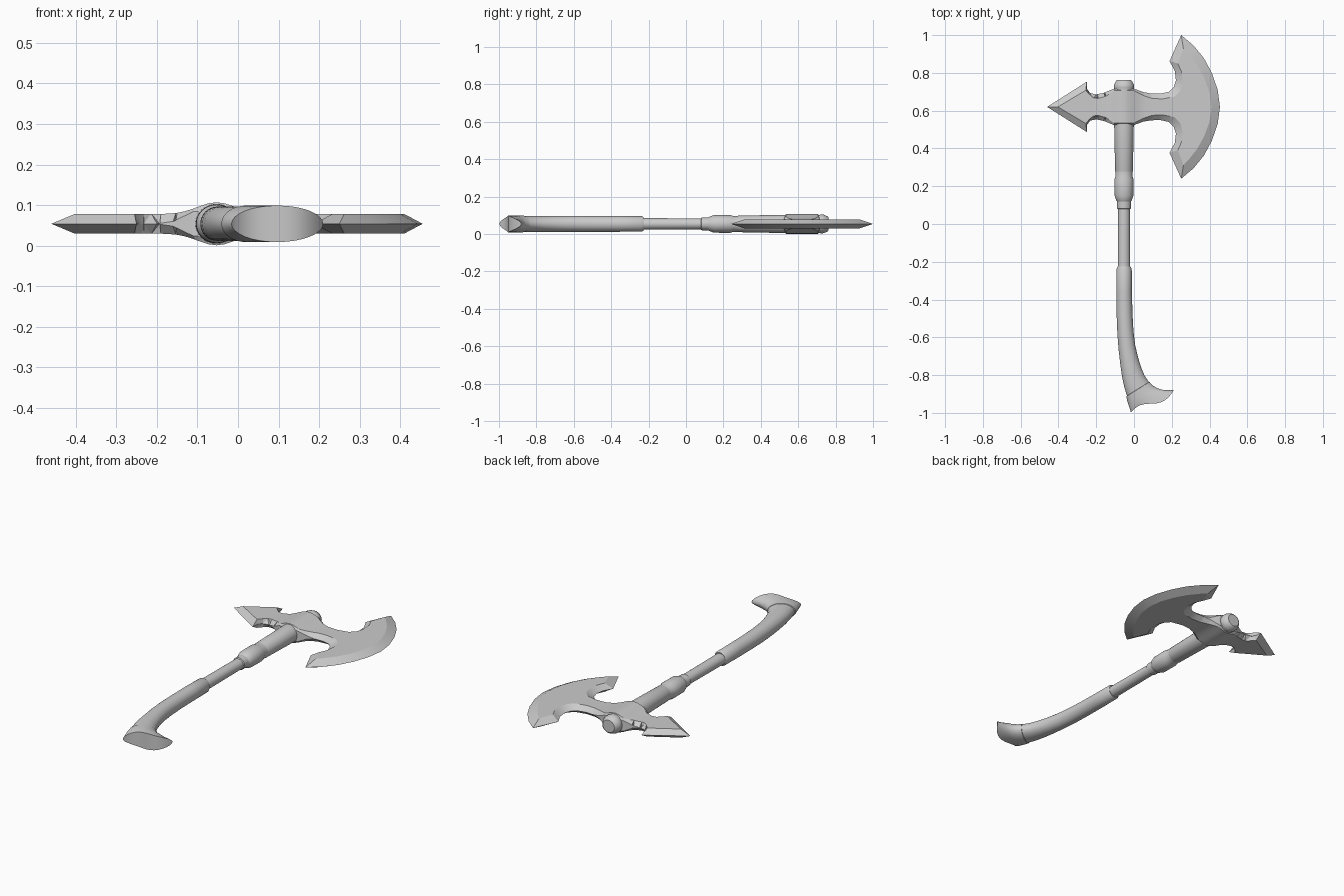
import bpy, bmesh, math
from mathutils import Vector

if "Cube" in bpy.data.objects:
    bpy.data.objects.remove(bpy.data.objects["Cube"])

ZC = 0.054      # mid plane of the axe as it lies flat
AX = -0.053     # x of the shaft axis
SEG = 32


def finish(name, bm, angle=32):
    bmesh.ops.remove_doubles(bm, verts=bm.verts, dist=0.0004)
    bmesh.ops.recalc_face_normals(bm, faces=bm.faces)
    me = bpy.data.meshes.new(name)
    bm.to_mesh(me)
    bm.free()
    ob = bpy.data.objects.new(name, me)
    bpy.context.collection.objects.link(ob)
    bpy.ops.object.select_all(action='DESELECT')
    ob.select_set(True)
    bpy.context.view_layer.objects.active = ob
    bpy.ops.object.shade_smooth_by_angle(angle=math.radians(angle))
    return ob


def loft(name, rings, wave=False):
    """Rings of (left xy, right xy, half height); ends closed with strips."""
    bm = bmesh.new()
    loops = []
    for k, (l, r, h) in enumerate(rings):
        l, r = Vector((*l, ZC)), Vector((*r, ZC))
        loop = []
        for i in range(SEG):
            a = math.tau * i / SEG
            u = math.cos(a)
            p = (l + r) / 2 + (r - l) / 2 * u
            p.z += h * math.sin(a)
            if wave and k == len(rings) - 1:      # wavy end face
                p.y -= (1 - u * u) * (0.012 + 0.055 * u)
            loop.append(bm.verts.new(p))
        loops.append(loop)
    for a, b in zip(loops, loops[1:]):
        for i in range(SEG):
            j = (i + 1) % SEG
            bm.faces.new((a[i], a[j], b[j], b[i]))
    for c in (loops[0], loops[-1]):
        n = SEG // 2
        bm.faces.new((c[0], c[1], c[-1]))
        bm.faces.new((c[n], c[n - 1], c[n + 1]))
        for i in range(1, n - 1):
            bm.faces.new((c[i], c[i + 1], c[-i - 1], c[-i]))
    return finish(name, bm)


def turned(name, profile):
    """Straight round part along y from (y, radius) pairs."""
    return loft(name, [((AX - r, y), (AX + r, y), r * 0.94) for y, r in profile])


# Axe head: outline xy, inner bevel xy, rim half thickness (y from the centre line)
HALF = [
    (-.46, 0, -.403, 0, 0),
    (-.25, .133, -.255, .088, 0),
    (-.248, .095, -.232, .062, 0),
    (-.232, .073, -.215, .048, 0),
    (-.2, .066, -.19, .045, 0),
    (-.16, .074, -.15, .056, .006),
    (-.11, .095, -.105, .086, .03),
    (.003, .095, 0, .086, .03),
    (.05, .078, .05, .06, .008),
    (.09, .071, .095, .045, 0),
    (.14, .07, .15, .042, 0),
    (.185, .08, .215, .055, 0),
    (.21, .105, .245, .085, 0),
    (.222, .14, .257, .13, 0),
    (.216, .19, .252, .185, 0),
    (.188, .243, .232, .23, 0),
    (.25, .38, .262, .308, 0),
    (.315, .325, .293, .275, 0),
    (.37, .258, .336, .22, 0),
    (.412, .18, .372, .155, 0),
    (.443, .09, .4, .078, 0),
    (.455, 0, .41, 0, 0),
]


def swell(x):
    return 0.024 + 0.029 * math.exp(-((x - AX) / 0.065) ** 2)


CY = 0.62
ring = HALF + [(a, -b, c, -d, e) for a, b, c, d, e in HALF[-2:0:-1]]
bm = bmesh.new()
rim = [bm.verts.new((a, CY + b, e)) for a, b, c, d, e in ring]
inner = [bm.verts.new((c, CY + d, 0)) for a, b, c, d, e in ring]
n = len(ring)
for i in range(n):
    j = (i + 1) % n
    bm.faces.new((rim[i], rim[j], inner[j], inner[i]))
cheek = bm.faces.new(inner)
cheek.material_index = 1        # temporary mark for the flat cheek
# cut the cheek across so it can swell around the shaft
for k in range(-9, 10):
    geom = bm.verts[:] + bm.edges[:] + bm.faces[:]
    bmesh.ops.bisect_plane(bm, geom=geom, plane_co=(AX + k * 0.02, 0, 0),
                           plane_no=(1, 0, 0), dist=1e-5)
for v in {v for f in bm.faces if f.material_index == 1 for v in f.verts}:
    v.co.z = swell(v.co.x)
for f in bm.faces:
    f.material_index = 0
bmesh.ops.triangulate(bm, faces=[f for f in bm.faces if len(f.verts) > 4])
# mirrored lower half and the wall joining both rims
edge_rim = [e for e in bm.edges if e.is_boundary]
dup = bmesh.ops.duplicate(bm, geom=bm.verts[:] + bm.edges[:] + bm.faces[:])
vmap = dup["vert_map"]
for e in edge_rim:
    a, b = e.verts
    if a.co.z + b.co.z > 1e-4:
        bm.faces.new((a, b, vmap[b], vmap[a]))
for g in dup["geom"]:
    if isinstance(g, bmesh.types.BMVert):
        g.co.z *= -1
bmesh.ops.translate(bm, verts=bm.verts, vec=(0, 0, ZC))
finish("axe_head", bm, 25)

# Straight handle parts
turned("top_cap", [(.762, .036), (.757, .043), (.735, .053), (.722, .054), (.712, .05), (.69, .048)])
turned("head_socket", [(.72, .052), (.53, .052), (.28, .047), (.272, .044)])
turned("collar", [(.28, .046), (.25, .046), (.236, .051), (.15, .05), (.125, .041), (.118, .036)])
turned("lower_ring", [(.122, .037), (.083, .036), (.078, .03)])
turned("shaft", [(.1, .031), (-.24, .033)])

# Curved grip
loft("grip", [
    ((-.086, -.226), (-.018, -.226), .036),
    ((-.092, -.236), (-.012, -.236), .041),
    ((-.093, -.36), (-.011, -.36), .042),
    ((-.092, -.48), (-.008, -.475), .042),
    ((-.088, -.58), (-.003, -.565), .043),
    ((-.082, -.66), (.006, -.64), .043),
    ((-.073, -.74), (.021, -.705), .043),
    ((-.063, -.81), (.038, -.76), .043),
    ((-.051, -.865), (.057, -.805), .043),
    ((-.037, -.91), (.08, -.838), .043),
])

# Flared butt with a wavy end
loft("butt", [
    ((-.034, -.905), (.074, -.838), .041),
    ((-.041, -.914), (.082, -.836), .045),
    ((-.036, -.935), (.1, -.856), .045),
    ((-.03, -.953), (.127, -.871), .045),
    ((-.024, -.972), (.16, -.88), .045),
    ((-.016, -.998), (.21, -.88), .045),
], wave=True)
